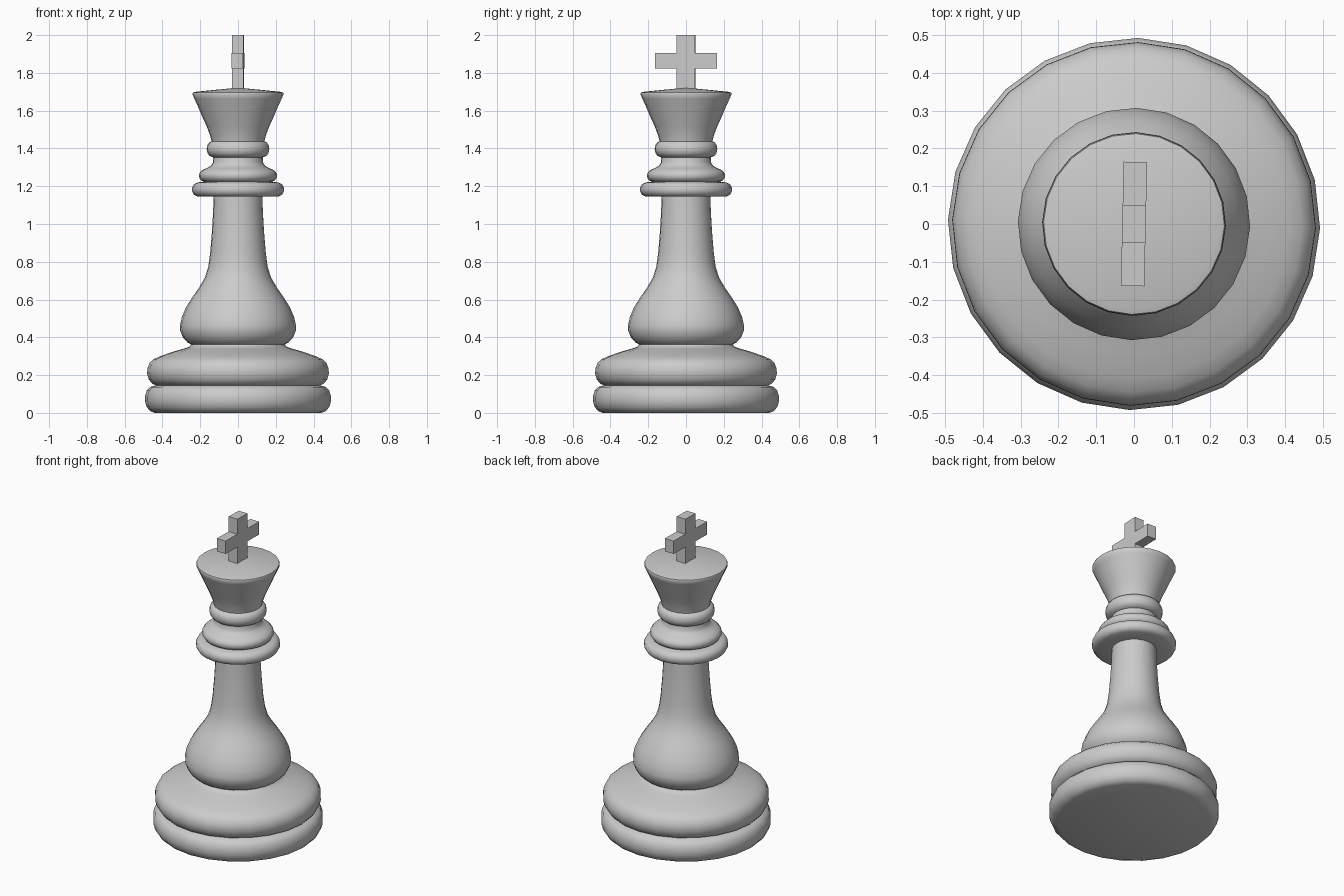
import bpy, bmesh, math
from mathutils import Matrix

SIDES = 24
TURN = Matrix.Rotation(math.radians(-1.3), 4, 'Z')


def finish(name, bm, angle):
    bmesh.ops.recalc_face_normals(bm, faces=bm.faces)
    bm.transform(TURN)
    mesh = bpy.data.meshes.new(name)
    bm.to_mesh(mesh)
    bm.free()
    obj = bpy.data.objects.new(name, mesh)
    bpy.context.collection.objects.link(obj)
    bpy.ops.object.select_all(action='DESELECT')
    obj.select_set(True)
    bpy.context.view_layer.objects.active = obj
    bpy.ops.object.shade_smooth_by_angle(angle=math.radians(angle))
    return obj


def lathe(name, profile):
    """Turn a (radius, height) profile around the z axis."""
    bm = bmesh.new()
    verts = [bm.verts.new((r, 0, z)) for r, z in profile]
    edges = [bm.edges.new(pair) for pair in zip(verts, verts[1:])]
    bmesh.ops.spin(bm, geom=verts + edges, cent=(0, 0, 0), axis=(0, 0, 1),
                   angle=2 * math.pi, steps=SIDES, use_merge=True)
    bmesh.ops.remove_doubles(bm, verts=bm.verts, dist=1e-5)
    # make every part face outwards, even though the joints are left open
    obj = finish(name, bm, 50)
    return obj


# Neighbouring parts share their joint ring, so the surface is continuous.
lathe("lower_base", [
    (0, 0), (0.44, 0), (0.465, 0.009), (0.484, 0.032), (0.492, 0.06), (0.492, 0.088),
    (0.483, 0.118), (0.465, 0.137), (0.435, 0.146)])

lathe("upper_base", [
    (0.435, 0.146), (0.455, 0.155), (0.473, 0.178), (0.481, 0.207), (0.48, 0.235),
    (0.468, 0.265), (0.445, 0.285), (0.41, 0.301), (0.34, 0.325), (0.28, 0.342),
    (0.255, 0.352), (0.248, 0.362)])

lathe("body", [
    (0.248, 0.362), (0.268, 0.373), (0.292, 0.4), (0.306, 0.435), (0.307, 0.462),
    (0.298, 0.505), (0.275, 0.56), (0.24, 0.615), (0.205, 0.665), (0.175, 0.717),
    (0.157, 0.775), (0.147, 0.85), (0.138, 0.96), (0.132, 1.06), (0.129, 1.145)])

lathe("lower_collar", [
    (0.129, 1.145), (0.215, 1.146), (0.233, 1.155), (0.243, 1.172), (0.243, 1.192),
    (0.234, 1.21), (0.215, 1.22), (0.18, 1.224)])

lathe("middle_collar", [
    (0.18, 1.224), (0.196, 1.231), (0.207, 1.249), (0.205, 1.268), (0.192, 1.284),
    (0.165, 1.296), (0.144, 1.308), (0.133, 1.325), (0.131, 1.353)])

lathe("upper_collar", [
    (0.131, 1.353), (0.15, 1.36), (0.162, 1.376), (0.166, 1.396), (0.163, 1.416),
    (0.153, 1.431), (0.14, 1.438)])

lathe("crown", [
    (0.14, 1.438), (0.148, 1.47), (0.165, 1.515), (0.187, 1.563), (0.208, 1.612),
    (0.231, 1.663), (0.242, 1.688), (0.239, 1.696), (0.225, 1.7), (0, 1.722)])

# Cross: one plus-shaped outline in the y-z plane, given thickness along x
stem, arm, half = 0.049, 0.164, 0.031
right = [(stem, 1.7), (stem, 1.822), (arm, 1.822), (arm, 1.904), (stem, 1.904), (stem, 2.0)]
outline = right + [(-y, z) for y, z in reversed(right)]
bm = bmesh.new()
face = bm.faces.new([bm.verts.new((-half, y, z)) for y, z in outline])
new = bmesh.ops.extrude_face_region(bm, geom=[face], use_keep_orig=True)["geom"]
bmesh.ops.translate(bm, vec=(2 * half, 0, 0),
                    verts=[v for v in new if isinstance(v, bmesh.types.BMVert)])
finish("cross", bm, 30)
